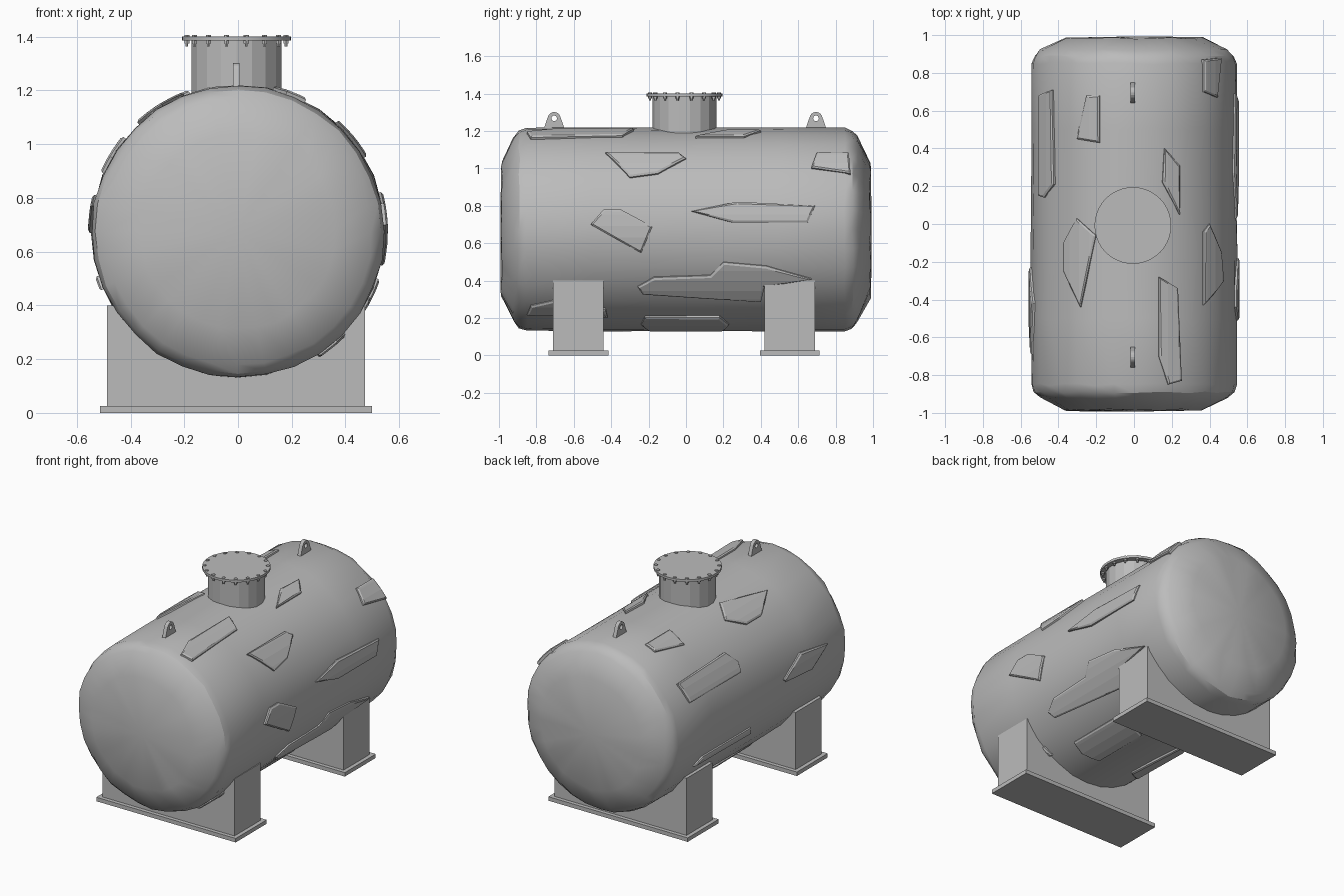
import bpy, bmesh, math, random
from mathutils import Matrix, Vector

if "Cube" in bpy.data.objects:
    bpy.data.objects.remove(bpy.data.objects["Cube"], do_unlink=True)

random.seed(4)
RADIUS, AXIS_Z = 0.545, 0.675

steel = bpy.data.materials.new("grey_steel")
steel.use_nodes = True
steel.diffuse_color = (0.5, 0.5, 0.5, 1)
steel.node_tree.nodes["Principled BSDF"].inputs["Base Color"].default_value = (0.5, 0.5, 0.5, 1)


def finish(bm, name, smooth=None):
    """Turn a bmesh into a named steel object."""
    bmesh.ops.recalc_face_normals(bm, faces=bm.faces[:])
    mesh = bpy.data.meshes.new(name)
    bm.to_mesh(mesh)
    bm.free()
    mesh.materials.append(steel)
    obj = bpy.data.objects.new(name, mesh)
    bpy.context.scene.collection.objects.link(obj)
    if smooth:
        bpy.ops.object.select_all(action="DESELECT")
        obj.select_set(True)
        bpy.context.view_layer.objects.active = obj
        bpy.ops.object.shade_smooth_by_angle(angle=math.radians(smooth))
    return obj


def add_box(name, low, high):
    bm = bmesh.new()
    low, high = Vector(low), Vector(high)
    bmesh.ops.create_cube(bm, size=1)
    bmesh.ops.scale(bm, vec=high - low, verts=bm.verts)
    bmesh.ops.translate(bm, vec=(low + high) / 2, verts=bm.verts)
    return finish(bm, name)


def cylinder(bm, radius, x, y, bottom, top, sides):
    bmesh.ops.create_cone(bm, cap_ends=True, segments=sides, radius1=radius, radius2=radius,
                          depth=top - bottom, matrix=Matrix.Translation((x, y, (bottom + top) / 2)))


# Tank body: a slightly dented barrel with chamfered ends
def add_tank(sides=32):
    half = [(0.365, 0.985), (0.5, 0.92), (0.53, 0.89), (RADIUS, 0.85), (RADIUS, 0.5), (RADIUS, 0.17)]
    profile = half + [(r, -y) for r, y in reversed(half)]
    bm = bmesh.new()
    rings = []
    for r, y in profile:
        ring = []
        for i in range(sides):
            a = math.tau * i / sides
            rr = r + random.uniform(-0.005, 0.003)
            ring.append(bm.verts.new((rr * math.sin(a), y + random.uniform(-0.006, 0.006),
                                      AXIS_Z + rr * math.cos(a))))
        rings.append(ring)
    for a, b in zip(rings, rings[1:]):
        for i in range(sides):
            j = (i + 1) % sides
            bm.faces.new((a[i], a[j], b[j], b[i]))
    for ring, y in ((rings[0], 0.993), (rings[-1], -0.993)):
        hub = bm.verts.new((0, y, AXIS_Z))
        for i in range(sides):
            bm.faces.new((hub, ring[i], ring[(i + 1) % sides]))
    finish(bm, "tank_body", 28)


add_tank()


# Repair plates: flat outlines, extruded with a bevelled rim and wrapped round the tank
def add_plate(name, outline):
    bm = bmesh.new()
    face = bm.faces.new([bm.verts.new((angle * RADIUS, y, -0.02)) for angle, y in outline])
    face.normal_update()
    if face.normal.z < 0:
        face.normal_flip()
    made = bmesh.ops.extrude_face_region(bm, geom=[face])["geom"]
    top = [g for g in made if isinstance(g, bmesh.types.BMFace)]
    bmesh.ops.translate(bm, vec=(0, 0, 0.027),
                        verts=[g for g in made if isinstance(g, bmesh.types.BMVert)])
    bm.normal_update()
    bmesh.ops.inset_region(bm, faces=top, thickness=0.012, depth=0.006)
    step = 0.06
    for k in range(-30, 31):
        bmesh.ops.bisect_plane(bm, geom=bm.verts[:] + bm.edges[:] + bm.faces[:],
                               plane_co=(k * step, 0, 0), plane_no=(1, 0, 0))
    for v in bm.verts:
        a, r = v.co.x / RADIUS, RADIUS + v.co.z
        v.co = (r * math.sin(a), v.co.y, AXIS_Z + r * math.cos(a))
    finish(bm, name)


def clamp(v):
    return max(-1, min(1, v / RADIUS))


# Upper plates, outlined by x and y
top_plates = [
    [(-.5, .68), (-.43, .71), (-.42, .21), (-.47, .14), (-.5, .15)],
    [(-.25, .68), (-.18, .68), (-.18, .43), (-.3, .45)],
    [(.16, .4), (.24, .31), (.24, .05), (.15, .22)],
    [(-.3, .03), (-.2, -.06), (-.28, -.44), (-.37, -.25), (-.37, -.1)],
    [(.13, -.28), (.23, -.34), (.25, -.83), (.18, -.85), (.13, -.7)],
]
for n, points in enumerate(top_plates):
    add_plate(f"top_plate_{n + 1}", [(math.asin(clamp(x)), y) for x, y in points])

# Plates on the left (+x) and right (-x) flanks, outlined by y and z
left_plates = [
    [(-.43, 1.08), (-.04, 1.08), (0, 1.05), (-.15, .97), (-.3, .95)],
    [(.7, 1.08), (.87, 1.08), (.88, .97), (.67, 1)],
    [(-.51, .7), (-.44, .78), (-.35, .78), (-.18, .69), (-.24, .55)],
    [(.03, .77), (.27, .82), (.69, .8), (.65, .71), (.25, .71)],
    [(-.26, .37), (-.17, .42), (.13, .43), (.2, .5), (.43, .48), (.67, .41), (.42, .37), (.4, .29),
     (-.23, .33)],
    [(-.24, .17), (-.22, .21), (.18, .21), (.23, .17), (.2, .14), (-.2, .14)],
    [(-.85, .22), (-.83, .27), (-.7, .3), (-.43, .25), (-.42, .21)],
]
right_plates = [
    [(-.23, .71), (-.42, .81), (-.69, .77), (-.52, .67), (-.25, .69)],
    [(.65, .47), (.58, .51), (.08, .51), (.05, .46), (.35, .46)],
    [(-.3, .2), (.1, .22), (.3, .17), (-.2, .15)],
]
for side, label, plates in ((1, "left", left_plates), (-1, "right", right_plates)):
    for n, points in enumerate(plates):
        add_plate(f"{label}_plate_{n + 1}",
                  [(side * math.acos(clamp(z - AXIS_Z)), y) for y, z in points])

# Support saddles with base plates
for label, y in (("front", -0.575), ("back", 0.555)):
    add_box(label + "_saddle", (-0.487, y - 0.135, 0.01), (0.472, y + 0.135, 0.4))
    add_box(label + "_base_plate", (-0.513, y - 0.16, 0), (0.498, y + 0.16, 0.026))

# Manhole neck, cover and bolts
HX, HY = -0.006, -0.008
bm = bmesh.new()
cylinder(bm, 0.17, HX, HY, 1.1, 1.388, 18)
finish(bm, "manhole_neck")
bm = bmesh.new()
cylinder(bm, 0.203, HX, HY, 1.386, 1.401, 40)
finish(bm, "manhole_cover", 30)
bm = bmesh.new()
for i in range(16):
    a = math.tau * (i + 0.5) / 16
    x, y = HX + 0.188 * math.cos(a), HY + 0.188 * math.sin(a)
    cylinder(bm, 0.011, x, y, 1.375, 1.406, 6)
    cylinder(bm, 0.006, x, y, 1.363, 1.38, 6)
finish(bm, "manhole_bolts")


# Lifting lugs: rounded triangular ears with a hole
def add_lug(name, y, sides=16):
    bm = bmesh.new()
    hole_z, half = 1.268, 0.012
    outer, inner = [], []
    for i in range(sides):
        a = math.tau * i / sides
        c, s = math.cos(a), math.sin(a)
        if s > 0.3:
            p = (0.034 * c, 0.034 * s)
        else:
            t = min(1, (0.3 - s) / 0.8)
            p = (math.copysign(0.033 + 0.024 * t, c) if abs(c) > 0.4 else 0.08 * c, 0.01 - 0.07 * t)
        outer.append(p)
        inner.append((0.015 * c, 0.015 * s))
    loops = [[bm.verts.new((x - 0.006, y + py, hole_z + pz)) for py, pz in ring]
             for ring, x in ((outer, half), (outer, -half), (inner, -half), (inner, half))]
    for k in range(4):
        a, b = loops[k], loops[(k + 1) % 4]
        for i in range(sides):
            j = (i + 1) % sides
            bm.faces.new((a[i], a[j], b[j], b[i]))
    finish(bm, name)


add_lug("front_lifting_lug", -0.705)
add_lug("back_lifting_lug", 0.695)
